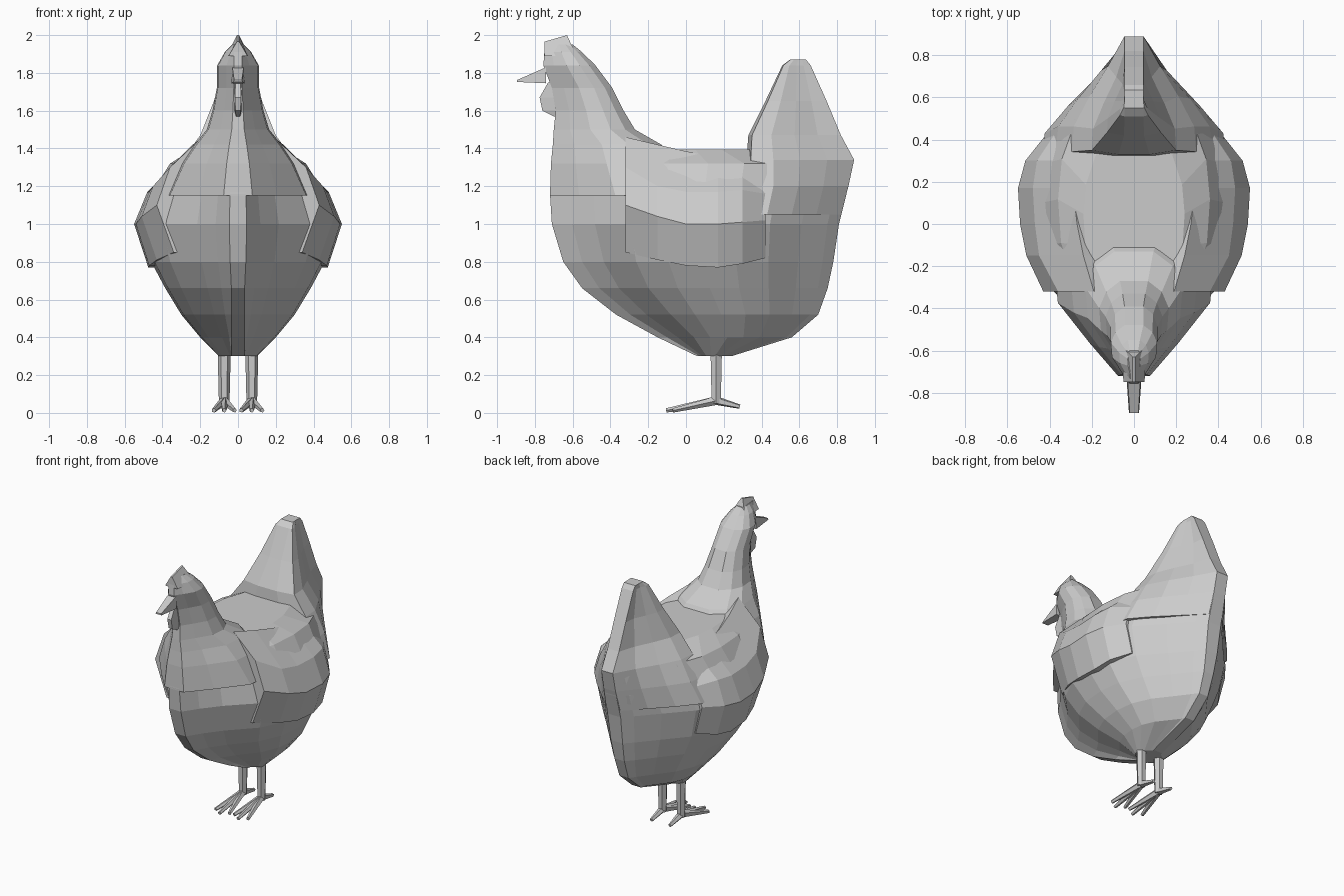
import bpy, bmesh, math
from mathutils import Vector


def loft(name, stacks):
    """Skin one or more stacks of equal-length point rings, capped at both ends."""
    bm = bmesh.new()
    for rings in stacks:
        loops = [[bm.verts.new(p) for p in r] for r in rings]
        n = len(loops[0])
        for a, b in zip(loops, loops[1:]):
            for i in range(n):
                j = (i + 1) % n
                bm.faces.new((a[i], a[j], b[j], b[i]))
        bm.faces.new(loops[0])
        bm.faces.new(loops[-1])
    bmesh.ops.recalc_face_normals(bm, faces=bm.faces)
    me = bpy.data.meshes.new(name)
    bm.to_mesh(me)
    bm.free()
    ob = bpy.data.objects.new(name, me)
    bpy.context.collection.objects.link(ob)
    return ob


def plan_loft(name, plan, rings, min_w=0.0):
    """plan: (fraction front to back, width fraction); rings: (z, front y, back y, half width)."""
    stack = []
    for z, yf, yb, w in rings:
        half = [(max(w * f, min_w), yf + (yb - yf) * t) for t, f in plan]
        stack.append([(x, y, z) for x, y in half] +
                     [(-x, y, z) for x, y in reversed(half)])
    return loft(name, [stack])


def rod(a, b, ra, rb, sides=6):
    """Rings of a tapered rod from a to b."""
    a, b = Vector(a), Vector(b)
    q = (b - a).to_track_quat('Z', 'Y')
    return [[c + q @ Vector((r * math.cos(k * math.tau / sides),
                             r * math.sin(k * math.tau / sides), 0))
             for k in range(sides)] for c, r in ((a, ra), (b, rb))]


# Body: horizontal spindle-shaped rings
body_plan = [(0, .09), (.07, .23), (.15, .42), (.27, .78), (.39, .96), (.52, 1),
             (.64, .95), (.76, .76), (.87, .46), (.96, .22), (1, .1)]
plan_loft("body", body_plan, [
    (.30, .06, .24, .10), (.40, -.15, .56, .20), (.52, -.37, .70, .30),
    (.66, -.55, .75, .385), (.80, -.65, .78, .46), (1.0, -.71, .81, .515),
    (1.16, -.72, .85, .46), (1.32, -.71, .88, .36), (1.395, -.55, .6, .24)], .035)

# Neck and head
neck_plan = [(0, .2), (.2, .55), (.45, .95), (.7, 1), (.88, .8), (1, .4)]
plan_loft("neck_and_head", neck_plan, [
    (1.15, -.72, .05, .38), (1.32, -.715, -.06, .30), (1.42, -.705, -.13, .23),
    (1.5, -.70, -.27, .165), (1.6, -.69, -.33, .135), (1.72, -.71, -.39, .112),
    (1.84, -.755, -.48, .11), (1.91, -.75, -.55, .07), (1.95, -.73, -.6, .03)], .02)

# Comb, wattle and beak
loft("comb", [[[(.05, -.75, 1.89), (.06, -.58, 1.89), (-.06, -.58, 1.89), (-.05, -.75, 1.89)],
               [(.006, -.75, 1.965), (.006, -.63, 2.0), (-.006, -.63, 2.0), (-.006, -.75, 1.965)]]])
plan_loft("wattle", [(0, .7), (1, 1)], [
    (1.75, -.73, -.66, .02), (1.67, -.775, -.66, .022),
    (1.60, -.76, -.66, .02), (1.57, -.70, -.66, .015)])
loft("beak", [[[(.035, -.74, 1.745), (-.035, -.74, 1.745), (-.03, -.74, 1.83), (.03, -.74, 1.83)],
               [(.024, -.895, 1.752), (-.024, -.895, 1.752), (-.02, -.895, 1.762), (.02, -.895, 1.762)]]])

# Tail: wide flat front narrowing to a thin rear strip
tail_plan = [(0, .35), (.04, .95), (.25, .92), (.5, .68), (.75, .4), (1, .12)]
plan_loft("tail", tail_plan, [
    (1.05, .30, .82, .46), (1.2, .33, .86, .39), (1.34, .32, .89, .31),
    (1.47, .33, .82, .21), (1.65, .42, .745, .135), (1.84, .51, .66, .07),
    (1.87, .55, .635, .05)], .045)

# Wings: thick shells hugging the flanks, in cross-sections along y
sections = [
    (-.32, [(.34, .85), (.43, 1.10), (.36, 1.30), (.19, 1.46)]),
    (-.15, [(.43, .81), (.51, 1.04), (.45, 1.20), (.24, 1.42)]),
    (.00, [(.47, .78), (.54, 1.00), (.47, 1.17), (.27, 1.385)]),
    (.17, [(.475, .77), (.55, 1.00), (.48, 1.17), (.29, 1.35)]),
    (.30, [(.455, .79), (.515, 1.01), (.46, 1.18), (.30, 1.32)]),
    (.42, [(.37, .82), (.42, 1.02), (.38, 1.16), (.27, 1.27)])]
loft("wings", [[[(s * x, y, z) for x, z in pts] +
                [(s * (x - .09), y, z - (.06 if z > 1.25 else 0)) for x, z in reversed(pts)]
                for y, pts in sections] for s in (1, -1)])

# Legs and feet
for side, s in (("right", 1), ("left", -1)):
    x = s * .073
    ankle = (x, .16, .065)
    parts = [rod((x, .16, .05), (x, .16, .38), .028, .036)]
    for dx, y in ((-.055, -.07), (0, -.105), (.055, -.07)):
        parts.append(rod(ankle, (x + dx, y, .013), .024, .012, 5))
    parts.append(rod(ankle, (x, .285, .033), .024, .012, 5))
    loft(side + "_leg_and_foot", parts)

# Rest the toes on the floor
bpy.context.view_layer.update()
low = min(v.co.z for o in bpy.data.objects for v in o.data.vertices)
for o in bpy.data.objects:
    if low < 0:
        o.location.z -= low
